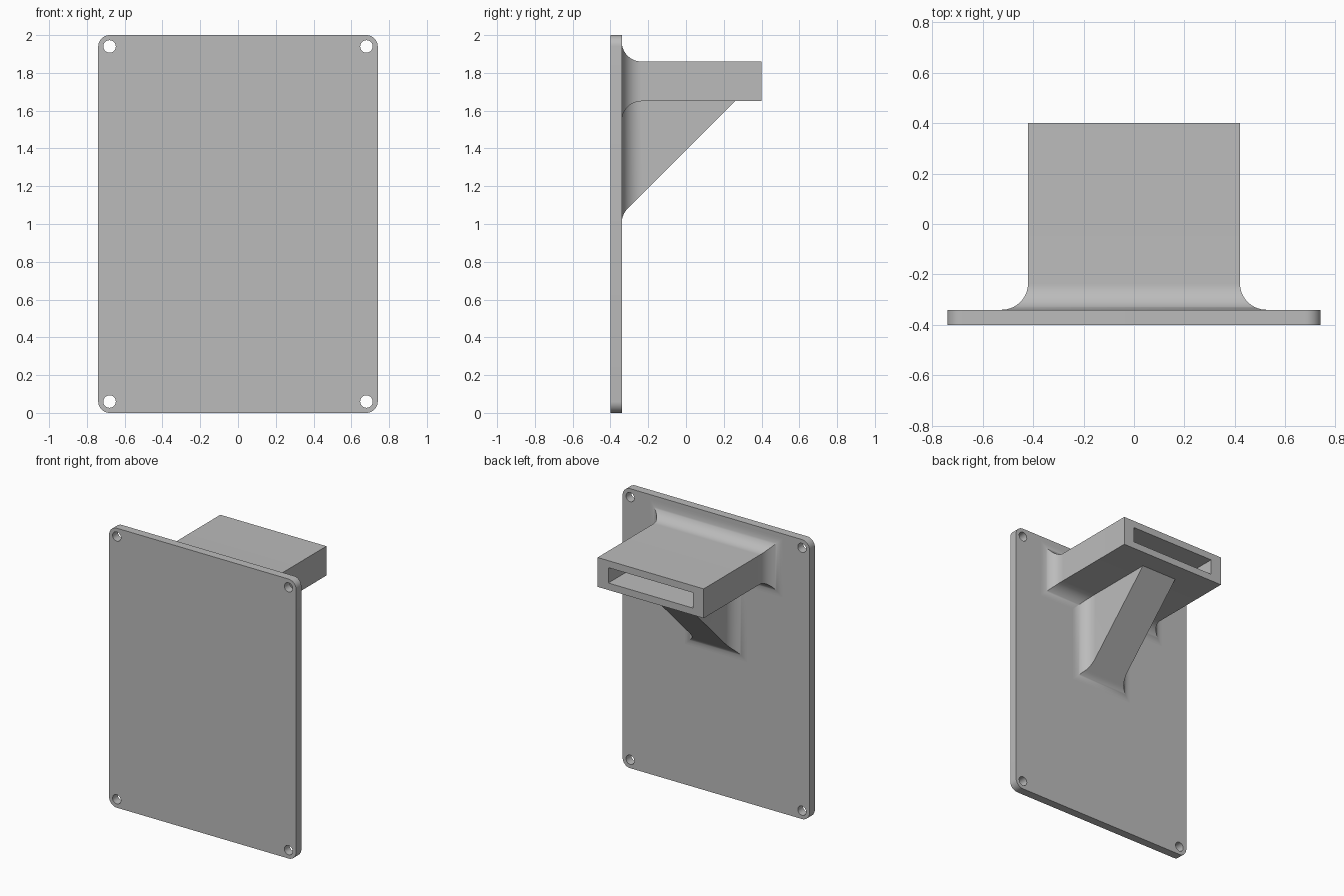
import bpy
import bmesh
from math import cos, sin, pi, radians

if "Cube" in bpy.data.objects:
    bpy.data.objects.remove(bpy.data.objects["Cube"])

GREY = (0.5, 0.5, 0.5, 1)
mat = bpy.data.materials.new("plain_grey")
mat.use_nodes = True
mat.diffuse_color = GREY
mat.node_tree.nodes["Principled BSDF"].inputs["Base Color"].default_value = GREY

HALF_W, HEIGHT = 0.74, 2.0        # plate size
FRONT, BACK, TIP = -0.40, -0.34, 0.40
CORNER = 0.06                     # plate corner radius, also the hole inset
FILLET = 0.105
STEPS = 16


def finish(obj):
    obj.data.materials.append(mat)
    bpy.ops.object.select_all(action='DESELECT')
    obj.select_set(True)
    bpy.context.view_layer.objects.active = obj
    bpy.ops.object.shade_smooth_by_angle(angle=radians(30))


def arc(cx, cz, r, start, sweep, n):
    return [(cx + r * cos(start + sweep * i / n), cz + r * sin(start + sweep * i / n))
            for i in range(n + 1)]


def loft(name, rings):
    """Skin a run of rectangles (y, half width, low z, high z)."""
    bm = bmesh.new()
    loops = [[bm.verts.new(p) for p in ((-w, y, lo), (w, y, lo), (w, y, hi), (-w, y, hi))]
             for y, w, lo, hi in rings]
    for a, b in zip(loops, loops[1:]):
        for i in range(4):
            j = (i + 1) % 4
            bm.faces.new((a[i], a[j], b[j], b[i]))
    bm.faces.new(loops[0])
    bm.faces.new(loops[-1])
    bmesh.ops.recalc_face_normals(bm, faces=bm.faces)
    mesh = bpy.data.meshes.new(name)
    bm.to_mesh(mesh)
    bm.free()
    obj = bpy.data.objects.new(name, mesh)
    bpy.context.collection.objects.link(obj)
    finish(obj)


# Mounting plate: rounded outline with four screw holes, extruded
corners = [(HALF_W - CORNER, HEIGHT - CORNER), (CORNER - HALF_W, HEIGHT - CORNER),
           (CORNER - HALF_W, CORNER), (HALF_W - CORNER, CORNER)]
outline = [p for k, c in enumerate(corners) for p in arc(*c, CORNER, k * pi / 2, pi / 2, 10)]
holes = [arc(*c, 0.033, 0, 2 * pi, 32)[:-1] for c in corners]
curve = bpy.data.curves.new("mounting_plate", 'CURVE')
curve.dimensions = '2D'
curve.fill_mode = 'BOTH'
curve.extrude = (BACK - FRONT) / 2
for points in [outline] + holes:
    spline = curve.splines.new('POLY')
    spline.points.add(len(points) - 1)
    for point, (x, z) in zip(spline.points, points):
        point.co = (x, z, 0, 1)
    spline.use_cyclic_u = True
plate = bpy.data.objects.new("mounting_plate", curve)
bpy.context.collection.objects.link(plate)
plate.rotation_euler.x = pi / 2
plate.location.y = (FRONT + BACK) / 2
bpy.context.view_layer.objects.active = plate
plate.select_set(True)
bpy.ops.object.convert(target='MESH')
finish(plate)

# Fillet steps: distance from the plate and outward flare
angles = [pi / 2 * i / STEPS for i in range(STEPS + 1)]
fillet = [(a, BACK + FILLET * (1 - cos(a)), FILLET * (1 - sin(a))) for a in angles]

# Hollow arm: flared root, straight box, then back inside for the slot
ARM_W, ARM_LO, ARM_HI = 0.42, 1.65, 1.86
arm = [(y, ARM_W + f, ARM_LO - f, ARM_HI + f) for a, y, f in fillet]
arm.insert(0, (BACK - 0.01,) + arm[0][1:])
arm += [(TIP, ARM_W, ARM_LO, ARM_HI), (TIP, 0.335, 1.70, 1.81), (BACK + 0.005, 0.335, 1.70, 1.81)]
loft("hollow_arm", arm)

# Sloping support rib: flared sides, underside easing into the plate
RIB_W, RIB_TOP, SLOPE = 0.14, 1.67, 1.39
foot = BACK + SLOPE - FILLET * (2 ** 0.5 - 1)
rib = [(y, RIB_W + f, foot + FILLET * sin(a) if a <= pi / 4 else y + SLOPE, RIB_TOP)
       for a, y, f in fillet]
rib.insert(0, (BACK - 0.01,) + rib[0][1:])
rib.append((0.27, RIB_W, 0.27 + SLOPE, RIB_TOP))
loft("support_rib", rib)
